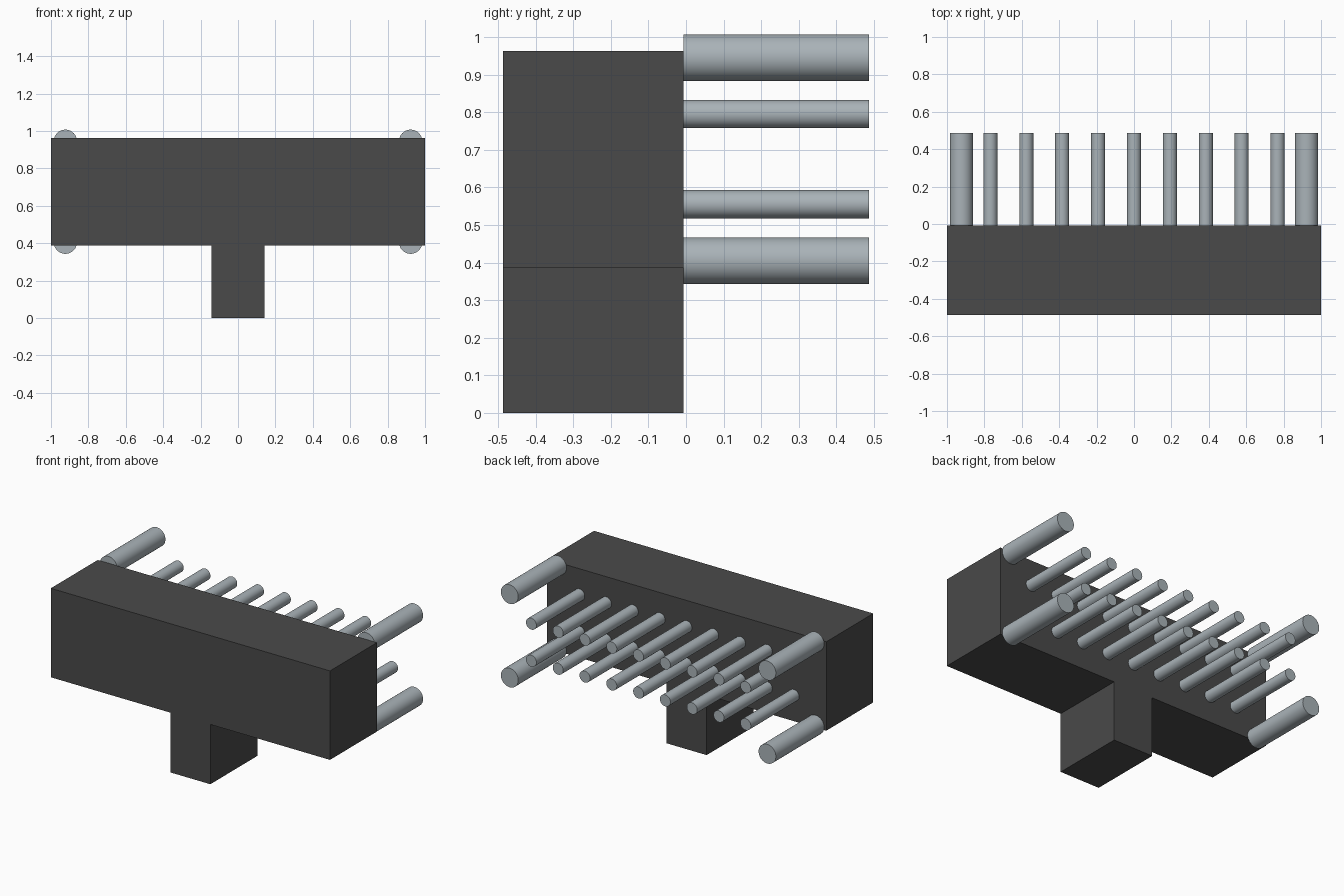
import bpy, bmesh, math
from mathutils import Matrix, Vector

cube = bpy.data.objects.get("Cube")
if cube:
    bpy.data.objects.remove(cube, do_unlink=True)


def make_material(name, rgb):
    m = bpy.data.materials.new(name)
    m.use_nodes = True
    m.diffuse_color = (*rgb, 1)
    bsdf = next(n for n in m.node_tree.nodes if n.type == 'BSDF_PRINCIPLED')
    bsdf.inputs["Base Color"].default_value = (*rgb, 1)
    return m


dark = make_material("dark grey plastic", (0.068, 0.068, 0.068))
metal = make_material("pale steel", (0.40, 0.45, 0.48))

FRONT, BACK, PIN_END = -0.487, -0.007, 0.487


def add_object(name, bm, mat):
    bmesh.ops.recalc_face_normals(bm, faces=bm.faces)
    mesh = bpy.data.meshes.new(name)
    bm.to_mesh(mesh)
    bm.free()
    mesh.materials.append(mat)
    ob = bpy.data.objects.new(name, mesh)
    bpy.context.collection.objects.link(ob)
    return ob


# T-shaped housing: half profile mirrored, then extruded front to back
half = [(0.143, 0), (0.143, 0.387), (1.0, 0.387), (1.0, 0.963)]
outline = half + [(-x, z) for x, z in reversed(half)]
bm = bmesh.new()
face = bm.faces.new([bm.verts.new((x, FRONT, z)) for x, z in outline])
ext = bmesh.ops.extrude_face_region(bm, geom=[face])
moved = [v for v in ext["geom"] if isinstance(v, bmesh.types.BMVert)]
bmesh.ops.translate(bm, verts=moved, vec=Vector((0, BACK - FRONT, 0)))
add_object("housing", bm, dark)


# Round rods pointing backwards from the housing
def rod(name, x, z, radius):
    bm = bmesh.new()
    place = Matrix.Translation((x, (BACK + PIN_END) / 2, z)) @ Matrix.Rotation(math.pi / 2, 4, 'X')
    bmesh.ops.create_cone(bm, cap_ends=True, segments=48, radius1=radius, radius2=radius,
                          depth=PIN_END - BACK, matrix=place)
    for f in bm.faces:
        f.smooth = len(f.verts) == 4
    for e in bm.edges:
        e.smooth = all(len(f.verts) == 4 for f in e.link_faces)
    add_object(name, bm, metal)


# Four thick corner posts
for side, x in (("left", 0.923), ("right", -0.923)):
    for level, z in (("upper", 0.945), ("lower", 0.405)):
        rod(f"{level}_{side}_post", x, z, 0.062)

# Two rows of nine thin pins
for level, z in (("upper", 0.795), ("lower", 0.555)):
    for i in range(9):
        rod(f"{level}_pin_{i + 1}", (i - 4) * 0.192, z, 0.0375)
